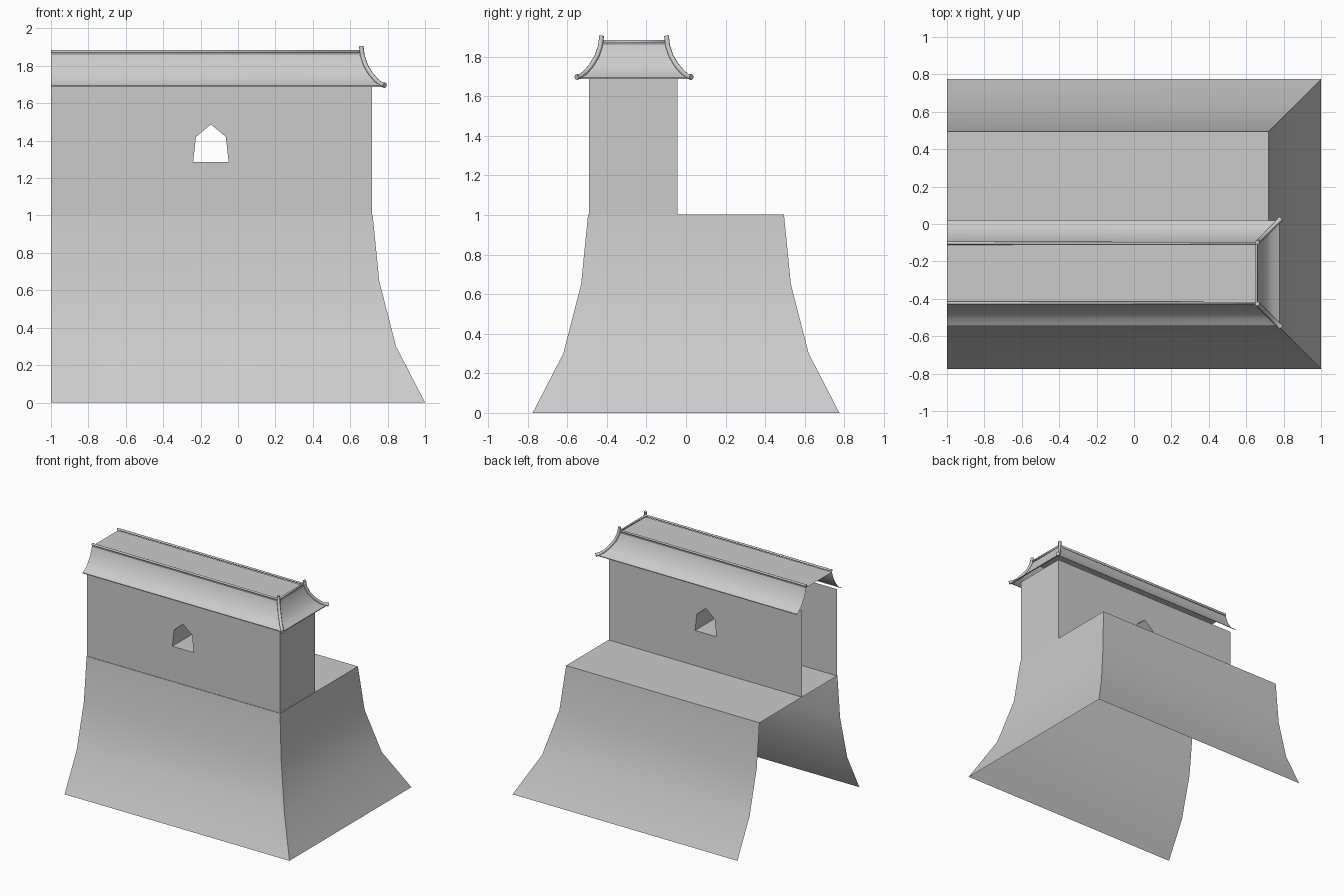
import bpy, bmesh

if "Cube" in bpy.data.objects:
    bpy.data.objects.remove(bpy.data.objects["Cube"])

LEFT = -1.0  # open end of the wall segment


def finish(name, bm, normals=True):
    if normals:
        bmesh.ops.recalc_face_normals(bm, faces=bm.faces[:])
    me = bpy.data.meshes.new(name)
    bm.to_mesh(me)
    bm.free()
    ob = bpy.data.objects.new(name, me)
    bpy.context.collection.objects.link(ob)
    bpy.ops.object.select_all(action='DESELECT')
    ob.select_set(True)
    bpy.context.view_layer.objects.active = ob
    bpy.ops.object.shade_smooth_by_angle(angle=0.52)
    return ob


def u_shell(name, levels, cy):
    """Three-sided shell with mitred corners, capped on top. levels: (x, half_y, z)"""
    bm = bmesh.new()
    rings = []
    for x, h, z in levels:
        pts = [(LEFT, cy - h), (x, cy - h), (x, cy + h), (LEFT, cy + h)]
        rings.append([bm.verts.new((a, b, z)) for a, b in pts])
    for lo, hi in zip(rings, rings[1:]):
        for i in range(3):
            bm.faces.new((lo[i], lo[i + 1], hi[i + 1], hi[i]))
    bm.faces.new(rings[-1])
    return finish(name, bm)


def tube(name, pts, r, end=1.0):
    cu = bpy.data.curves.new(name, 'CURVE')
    cu.dimensions = '3D'
    cu.bevel_depth = r
    cu.bevel_resolution = 2
    cu.use_fill_caps = True
    sp = cu.splines.new('POLY')
    sp.points.add(len(pts) - 1)
    for p, co in zip(sp.points, pts):
        p.co = (*co, 1)
    sp.points[-1].radius = end
    ob = bpy.data.objects.new(name, cu)
    bpy.context.collection.objects.link(ob)
    return ob


# flared base with walkway on top
base = [(0.28, 0.0), (0.125, 0.3), (0.035, 0.65), (0.0, 1.003)]
u_shell("base", [(0.72 + d, 0.495 + d, z) for d, z in base], 0)

# parapet wall with a pointed window tunnel
bm = bmesh.new()
outer = [(LEFT, 1.003), (0.717, 1.003), (0.717, 1.7), (LEFT, 1.7)]
window = [(-0.24, 1.285), (-0.05, 1.285), (-0.065, 1.42), (-0.145, 1.487), (-0.225, 1.42)]
sides = []
for y in (-0.491, -0.044):
    loops, edges = [], []
    for poly in (outer, window):
        vs = [bm.verts.new((x, y, z)) for x, z in poly]
        edges += [bm.edges.new((vs[i], vs[(i + 1) % len(vs)])) for i in range(len(vs))]
        loops.append(vs)
    bmesh.ops.triangle_fill(bm, use_beauty=True, edges=edges, normal=(0, -1, 0))
    sides.append(loops)
(fo, fw), (bo, bw) = sides
for i in range(5):
    j = (i + 1) % 5
    bm.faces.new((fw[i], fw[j], bw[j], bw[i]))
bm.faces.new((fo[1], bo[1], bo[2], fo[2]))
finish("parapet_wall", bm)

# curved roof
CY, HX, HY = -0.2625, 0.655, 0.16
roof = [(0.122, 1.688), (0.122, 1.694), (0.085, 1.715), (0.055, 1.75),
        (0.028, 1.795), (0.01, 1.84), (0.004, 1.862)]
u_shell("roof", [(HX + d, HY + d, z) for d, z in roof], CY)

# ridge rods around the roof top
tube("ridge_rod", [(LEFT, CY - HY, 1.876), (HX, CY - HY, 1.876),
                   (HX, CY + HY, 1.876), (LEFT, CY + HY, 1.876)], 0.009)

# upturned hip rods at the two right corners
hip = [(0.004, 1.905), (0.01, 1.855), (0.028, 1.802), (0.055, 1.757),
       (0.085, 1.722), (0.11, 1.702), (0.13, 1.696)]
for side, s in (("front", -1), ("back", 1)):
    tube(side + "_hip_rod", [(HX + d, CY + s * (HY + d), z) for d, z in hip], 0.012, 1.25)
